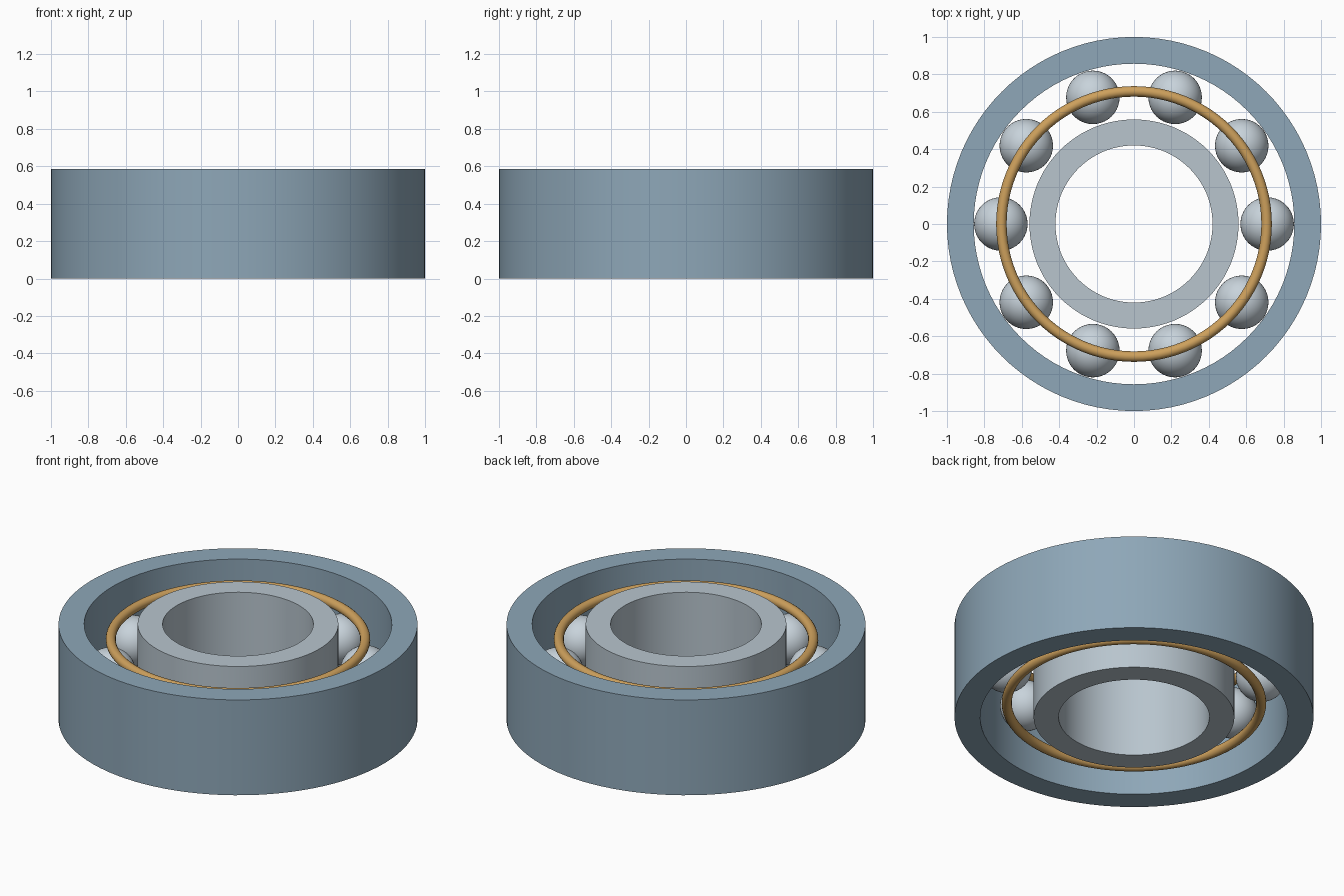
import bpy
import math

cube = bpy.data.objects.get("Cube")
if cube:
    bpy.data.objects.remove(cube, do_unlink=True)

HEIGHT = 0.586
MID = HEIGHT / 2
PITCH_RADIUS = 0.712
BALL_COUNT = 10


def linear(c):
    c /= 255
    return c / 12.92 if c <= 0.04045 else ((c + 0.055) / 1.055) ** 2.4


def material(name, *srgb):
    colour = (*[linear(c) for c in srgb], 1)
    mat = bpy.data.materials.new(name)
    mat.use_nodes = True
    mat.diffuse_color = colour
    bsdf = mat.node_tree.nodes["Principled BSDF"]
    bsdf.inputs["Base Color"].default_value = colour
    bsdf.inputs["Roughness"].default_value = 0.5
    return mat


def finish(name, mat):
    obj = bpy.context.object
    obj.name = name
    obj.data.materials.append(mat)
    bpy.ops.object.shade_smooth_by_angle(angle=math.radians(35))
    return obj


def race(name, outer, inner, mat, segments=96):
    """Ring with a square cross-section, turned around z."""
    profile = [(inner, 0), (outer, 0), (outer, HEIGHT), (inner, HEIGHT)]
    n = len(profile)
    verts = []
    for i in range(segments):
        a = math.tau * i / segments
        verts += [(r * math.cos(a), r * math.sin(a), z) for r, z in profile]
    faces = []
    for i in range(segments):
        j = (i + 1) % segments
        for k in range(n):
            m = (k + 1) % n
            faces.append((i * n + k, j * n + k, j * n + m, i * n + m))
    mesh = bpy.data.meshes.new(name)
    mesh.from_pydata(verts, [], faces)
    obj = bpy.data.objects.new(name, mesh)
    bpy.context.collection.objects.link(obj)
    bpy.ops.object.select_all(action='DESELECT')
    obj.select_set(True)
    bpy.context.view_layer.objects.active = obj
    finish(name, mat)


blue_steel = material("blue steel", 142, 167, 184)
pale_steel = material("pale steel", 184, 197, 206)
polished_steel = material("polished steel", 200, 211, 219)
brass = material("brass", 205, 160, 92)

# Outer and inner races
race("outer_race", 1.0, 0.857, blue_steel)
race("inner_race", 0.559, 0.42, pale_steel)

# Balls
for i in range(BALL_COUNT):
    a = math.tau * i / BALL_COUNT
    bpy.ops.mesh.primitive_uv_sphere_add(
        segments=40, ring_count=24, radius=0.143,
        location=(PITCH_RADIUS * math.cos(a), PITCH_RADIUS * math.sin(a), MID))
    finish(f"ball_{i + 1}", polished_steel)

# Cage rings above and below the balls
for name, offset in (("upper_cage_ring", 0.2), ("lower_cage_ring", -0.2)):
    bpy.ops.mesh.primitive_torus_add(
        major_segments=96, minor_segments=16, major_radius=PITCH_RADIUS - 0.003,
        minor_radius=0.028, location=(0, 0, MID + offset))
    finish(name, brass)
